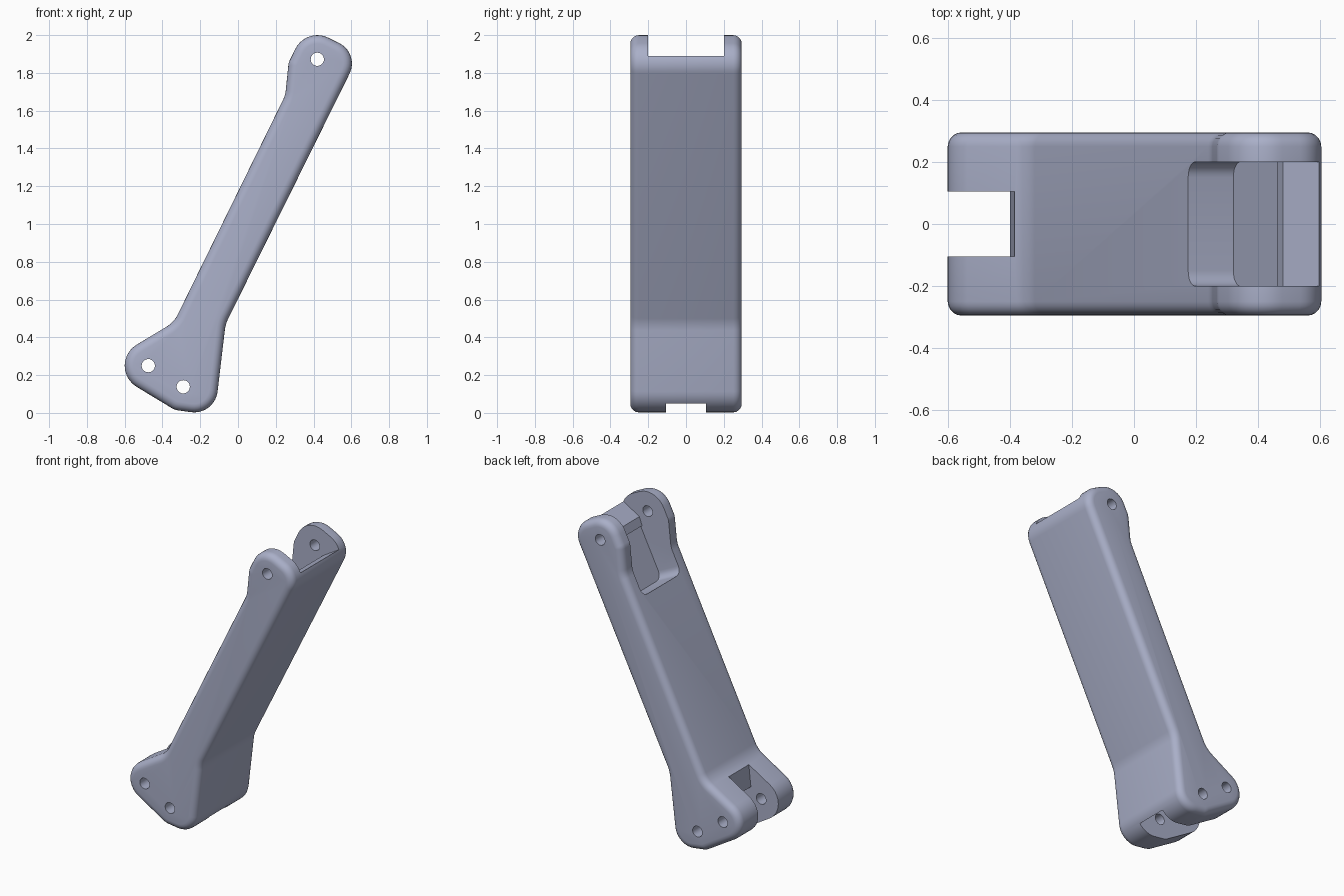
import bpy, bmesh, math
from mathutils import Vector

if "Cube" in bpy.data.objects:
    bpy.data.objects.remove(bpy.data.objects["Cube"])


def rounded(corners, steps=10):
    """Round each (x, z, radius) corner of a closed outline."""
    pts, n = [], len(corners)
    for i, (x, z, r) in enumerate(corners):
        p = Vector((x, z))
        if r == 0:
            pts.append(p)
            continue
        a = (Vector(corners[i - 1][:2]) - p).normalized()
        b = (Vector(corners[(i + 1) % n][:2]) - p).normalized()
        half = a.angle(b) / 2
        c = p + (a + b).normalized() * r / math.sin(half)
        s = p + a * r / math.tan(half) - c
        e = p + b * r / math.tan(half) - c
        turn = math.atan2(s.x * e.y - s.y * e.x, s.dot(e))
        for k in range(steps + 1):
            t = turn * k / steps
            pts.append(c + Vector((s.x * math.cos(t) - s.y * math.sin(t),
                                   s.x * math.sin(t) + s.y * math.cos(t))))
    return pts


def prism(name, pts, half_y):
    """Extrude an x-z outline from -half_y to half_y."""
    bm = bmesh.new()
    face = bm.faces.new([bm.verts.new((p[0], -half_y, p[1])) for p in pts])
    ext = bmesh.ops.extrude_face_region(bm, geom=[face])
    bmesh.ops.translate(bm, vec=(0, 2 * half_y, 0),
                        verts=[v for v in ext["geom"] if isinstance(v, bmesh.types.BMVert)])
    bmesh.ops.recalc_face_normals(bm, faces=bm.faces)
    me = bpy.data.meshes.new(name)
    bm.to_mesh(me)
    bm.free()
    ob = bpy.data.objects.new(name, me)
    bpy.context.collection.objects.link(ob)
    return ob


def bevel(ob, width, segments, angle):
    m = ob.modifiers.new("round", "BEVEL")
    m.width, m.segments = width, segments
    m.limit_method, m.angle_limit = "ANGLE", math.radians(angle)
    m.use_clamp_overlap = False


# Link arm body with rounded rims
arm = prism("link_arm", rounded([
    (-0.722, 0.25, 0.13), (-0.335, 0.016, 0.1), (-0.123, -0.014, 0.125),
    (-0.066, 0.47, 0.2), (0.644, 1.904, 0.12), (0.361, 2.044, 0.13),
    (0.268, 1.855, 0.08), (0.25, 1.681, 0.15), (-0.339, 0.48, 0.15)]), 0.295)
bevel(arm, 0.045, 5, 60)

cutters = []

# Upper fork gap
cutters.append(prism("upper_fork_cutter", [
    (0.43, 1.68), (0.48, 1.82), (0.597, 1.89), (0.75, 1.985),
    (0.75, 2.2), (0.1, 2.2), (0.1, 1.845)], 0.2))

# Pocket cut square into the arm, with rounded corners
along, out = Vector((0.444, 0.896)), Vector((-0.896, 0.444))
base = Vector((0.32, 1.455))
pocket = prism("pocket_cutter", [base, base + along * 0.34,
                                 base + along * 0.34 + out * 0.4, base + out * 0.4], 0.2)
bm = bmesh.new()
bm.from_mesh(pocket.data)
rim = [e for e in bm.edges
       if all((Vector((v.co.x, v.co.z)) - base).dot(along) < 0.01 for v in e.verts)
       and abs(e.verts[0].co.y - e.verts[1].co.y) < 0.01]
bmesh.ops.bevel(bm, geom=rim, offset=0.05, segments=6, profile=0.5, affect="EDGES")
bm.to_mesh(pocket.data)
bm.free()
cutters.append(pocket)

# Lower fork gap
cutters.append(prism("lower_fork_cutter", [
    (-0.378, 0.52), (-0.4, 0.31), (-0.2, 0.19), (-0.125, 0.03),
    (-0.08, -0.1), (-0.8, -0.1), (-0.8, 0.52)], 0.105))

# Pin holes
for i, (x, z) in enumerate([(-0.475, 0.25), (-0.29, 0.138), (0.42, 1.872)]):
    ring = [(x + 0.035 * math.cos(k * math.pi / 16), z + 0.035 * math.sin(k * math.pi / 16))
            for k in range(32)]
    cutters.append(prism(f"pin_hole_cutter_{i + 1}", ring, 0.5))

for c in cutters:
    m = arm.modifiers.new(c.name, "BOOLEAN")
    m.operation, m.solver, m.object = "DIFFERENCE", "EXACT", c

# Apply cuts, then remove the cutters
bpy.context.view_layer.update()
done = bpy.data.meshes.new_from_object(arm.evaluated_get(bpy.context.evaluated_depsgraph_get()))
arm.modifiers.clear()
arm.data = done
for c in cutters:
    bpy.data.objects.remove(c)

paint = bpy.data.materials.new("blue_grey")
paint.diffuse_color = (0.40, 0.43, 0.58, 1)
paint.use_nodes = True
paint.node_tree.nodes["Principled BSDF"].inputs["Base Color"].default_value = paint.diffuse_color
arm.data.materials.clear()
arm.data.materials.append(paint)

bpy.context.view_layer.objects.active = arm
arm.select_set(True)
bpy.ops.object.shade_smooth_by_angle(angle=math.radians(30))
